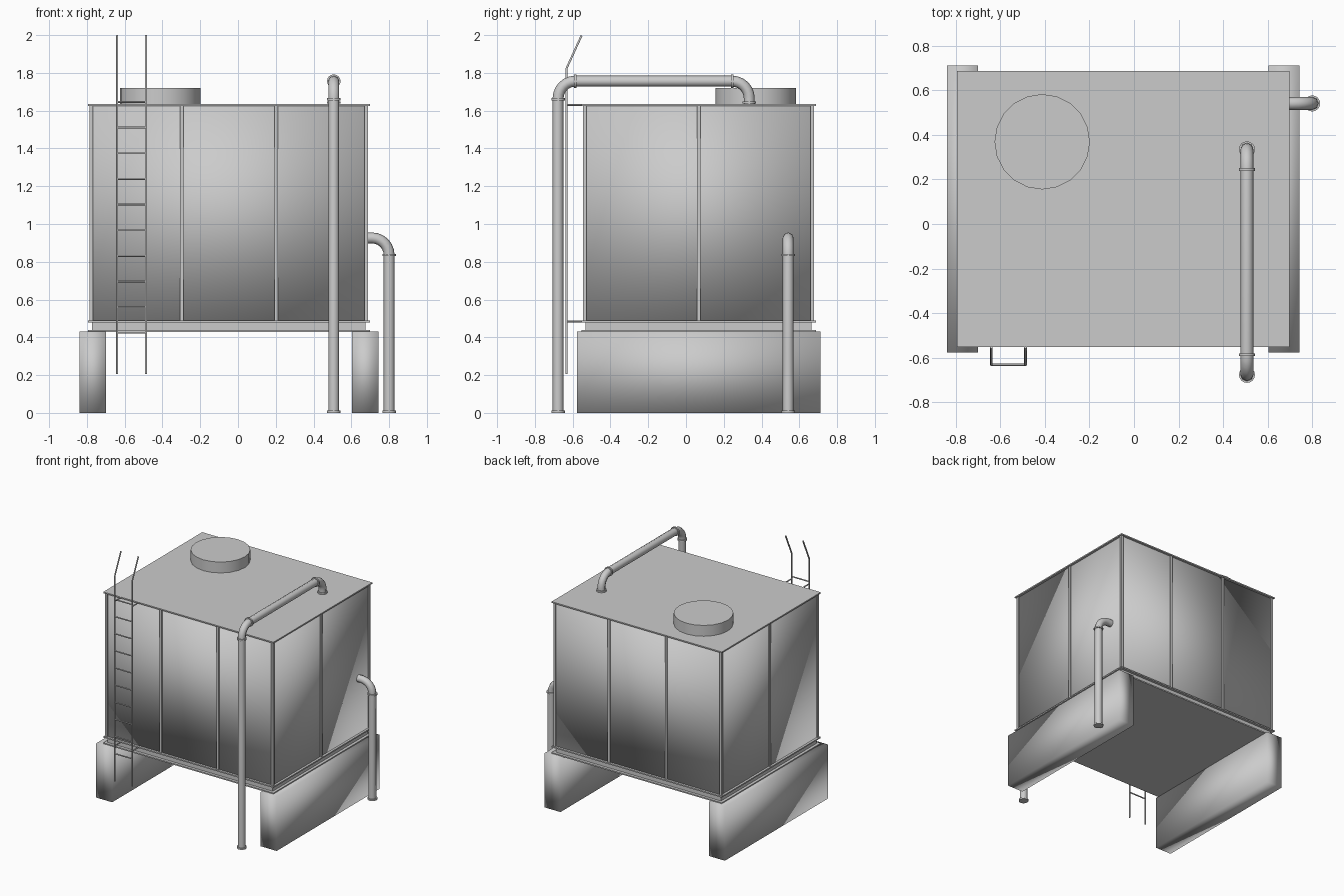
import bpy, math
from mathutils import Vector

if "Cube" in bpy.data.objects:
    bpy.data.objects.remove(bpy.data.objects["Cube"])


def box(name, lo, hi, smooth=False):
    c = [(a + b) / 2 for a, b in zip(lo, hi)]
    bpy.ops.mesh.primitive_cube_add(size=1, location=c)
    o = bpy.context.object
    o.name = name
    o.scale = [b - a for a, b in zip(lo, hi)]
    bpy.ops.object.transform_apply(location=False, rotation=False, scale=True)
    if smooth:
        bpy.ops.object.shade_smooth()
    return o


def rod(name, a, b, r, sides=16):
    a, b = Vector(a), Vector(b)
    bpy.ops.mesh.primitive_cylinder_add(vertices=sides, radius=r, depth=(b - a).length,
                                        location=(a + b) / 2)
    o = bpy.context.object
    o.name = name
    o.rotation_euler = (b - a).to_track_quat('Z', 'Y').to_euler()
    bpy.ops.object.shade_smooth_by_angle(angle=math.radians(50))
    return o


def tube(name, pts, r, res=2):
    cu = bpy.data.curves.new(name, 'CURVE')
    cu.dimensions = '3D'
    cu.bevel_depth = r
    cu.bevel_resolution = res
    cu.use_fill_caps = True
    sp = cu.splines.new('POLY')
    sp.points.add(len(pts) - 1)
    for p, co in zip(sp.points, pts):
        p.co = (*co, 1)
        p.radius = 1
    o = bpy.data.objects.new(name, cu)
    bpy.context.collection.objects.link(o)
    return o


def arc(corner, d_in, d_out, r, n=6):
    """Points rounding a corner, arriving along d_in and leaving along d_out."""
    corner, d_in, d_out = Vector(corner), Vector(d_in), Vector(d_out)
    c = corner - d_in * r + d_out * r
    return [c + r * (d_in * math.sin(t) - d_out * math.cos(t))
            for t in (i * math.pi / 2 / n for i in range(n + 1))]


def flange(name, p, d, r=0.036):
    p, d = Vector(p), Vector(d)
    rod(name, p - d * 0.006, p + d * 0.006, r)


X0, X1, Y0, Y1 = -0.795, 0.698, -0.553, 0.687

# concrete feet
box("left_foot", (-0.84, -0.577, 0), (-0.70, 0.712, 0.43), True)
box("right_foot", (0.603, -0.577, 0), (0.743, 0.712, 0.43), True)


# base beams, tank walls and roof plate
def layer(name, inset, z0, z1, smooth=False):
    box(name, (X0 + inset, Y0 + inset, z0), (X1 - inset, Y1 - inset, z1), smooth)


W = 0.018
layer("base_lower_plate", 0, 0.428, 0.438)
layer("base_web", 0.022, 0.438, 0.478)
layer("base_upper_plate", 0, 0.478, 0.488)
layer("tank_walls", W, 0.488, 1.624, True)
layer("roof_plate", 0, 1.624, 1.634)

# vertical ribs around the walls, including corner posts
xa, xb, ya, yb = X0 + W, X1 - W, Y0 + W, Y1 - W
ribs = [(x, y) for x in (xa, -0.298, 0.203, xb) for y in (ya, yb)]
ribs += [(x, (ya + yb) / 2) for x in (xa, xb)]
for i, (x, y) in enumerate(ribs):
    h = 0.009
    box(f"wall_rib_{i}", (x - h, y - h, 0.488), (x + h, y + h, 1.624))

# roof hatch
hatch = rod("roof_hatch", (-0.412, 0.369, 1.63), (-0.412, 0.369, 1.72), 0.214, 20)
bpy.ops.object.shade_smooth()

# tall inlet pipe going over the roof
R, up, back, down = 0.09, (0, 0, 1), (0, 1, 0), (0, 0, -1)
px, py, pe, pz = 0.507, -0.677, 0.335, 1.756
tube("inlet_pipe", [(px, py, 0)] + arc((px, py, pz), up, back, R)
     + arc((px, pe, pz), back, down, R) + [(px, pe, 1.63)], 0.029)
for i, (p, d) in enumerate([((px, py, 0.006), up), ((px, py, 1.66), up),
                            ((px, py + R, pz), back), ((px, pe - R, pz), back),
                            ((px, pe, 1.643), up)]):
    flange(f"inlet_flange_{i}", p, d)

# short outlet pipe at the side
qx, qy, qz = 0.80, 0.541, 0.926
tube("outlet_pipe", [(qx, qy, 0)] + arc((qx, qy, qz), up, (-1, 0, 0), R)
     + [(0.675, qy, qz)], 0.029)
flange("outlet_foot_flange", (qx, qy, 0.006), up)
flange("outlet_top_flange", (qx, qy, 0.836), up)

# ladder rails with bent tops, wall brackets and rungs
ly = -0.632
for side, x in (("left", -0.64), ("right", -0.487)):
    tube(f"ladder_rail_{side}", [(x, ly, 0.205), (x, ly, 1.825), (x, -0.553, 1.998)], 0.006, 1)
    for z in (0.484, 1.63):
        rod(f"ladder_bracket_{side}", (x, ly, z), (x, -0.54, z), 0.005, 8)
for i in range(10):
    z = 0.424 + i * 0.1358
    rod(f"ladder_rung_{i}", (-0.64, ly, z), (-0.487, ly, z), 0.005, 8)
